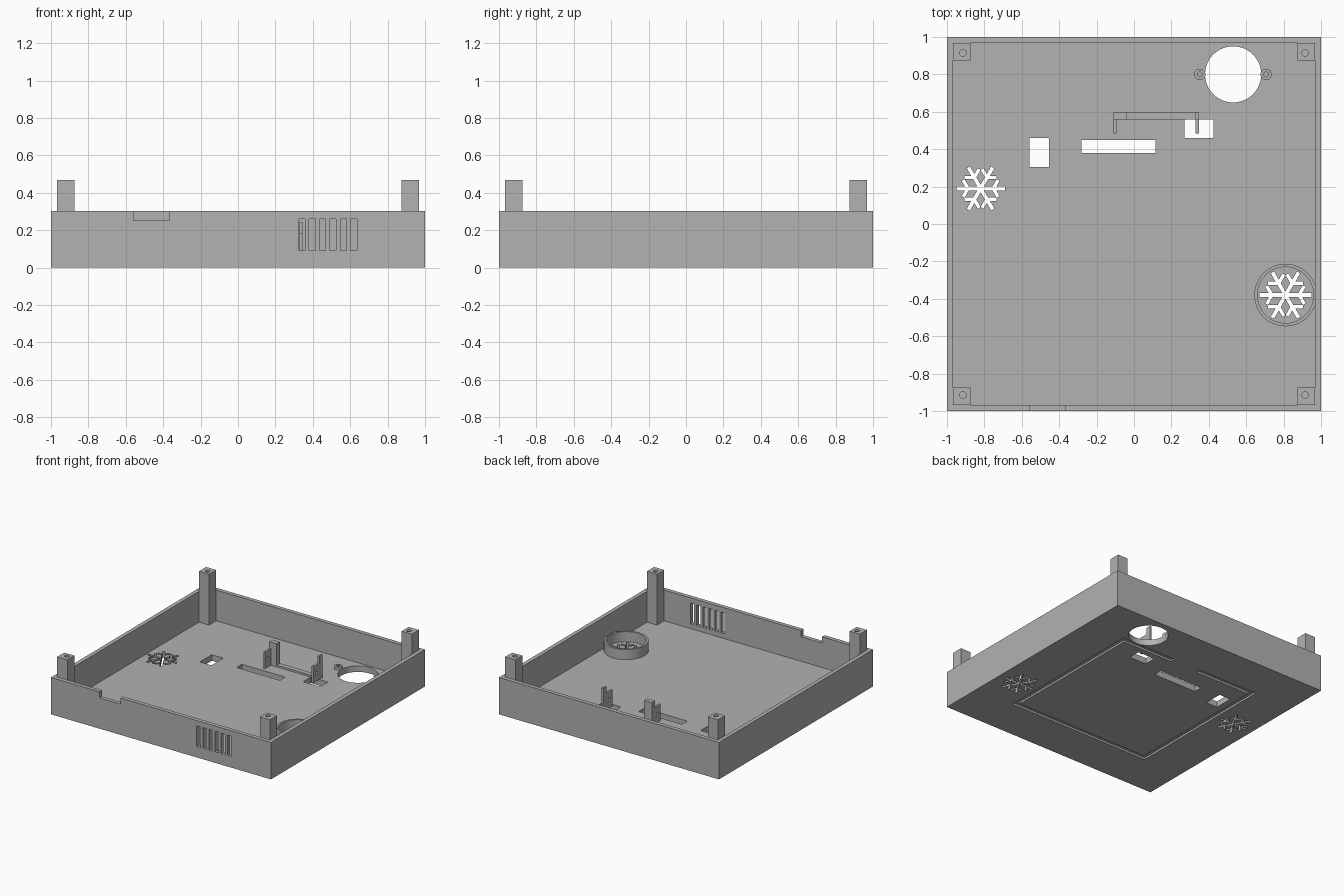
import bpy, bmesh, math
from mathutils import Matrix, Vector

cube = bpy.data.objects.get("Cube")
if cube:
    bpy.data.objects.remove(cube)

grey = bpy.data.materials.new("plain grey")
grey.use_nodes = True
COLOUR = (0.445, 0.445, 0.445, 1)
grey.diffuse_color = COLOUR
grey.node_tree.nodes["Principled BSDF"].inputs["Base Color"].default_value = COLOUR

WALL, FLOOR, RIM = 0.033, 0.05, 0.303
INNER = 1 - WALL


def finish(name, bm):
    mesh = bpy.data.meshes.new(name)
    bm.to_mesh(mesh)
    bm.free()
    mesh.materials.append(grey)
    obj = bpy.data.objects.new(name, mesh)
    bpy.context.collection.objects.link(obj)
    return obj


def box(name, x0, x1, y0, y1, z0, z1):
    bm = bmesh.new()
    mat = Matrix.Translation(((x0 + x1) / 2, (y0 + y1) / 2, (z0 + z1) / 2))
    mat = mat @ Matrix.Diagonal((x1 - x0, y1 - y0, z1 - z0, 1))
    bmesh.ops.create_cube(bm, size=1, matrix=mat)
    return finish(name, bm)


def cylinder(name, x, y, r, z0, z1, sides=48, turn=Matrix()):
    bm = bmesh.new()
    mat = Matrix.Translation((x, y, (z0 + z1) / 2)) @ turn
    bmesh.ops.create_cone(bm, cap_ends=True, segments=sides, radius1=r,
                          radius2=r, depth=z1 - z0, matrix=mat)
    return finish(name, bm)


def bar(start, end, width):
    """Upright cutter along a line on the floor."""
    bm = bmesh.new()
    d = end - start
    mid = (start + end) / 2
    mat = Matrix.Translation((mid.x, mid.y, 0))
    mat = mat @ Matrix.Rotation(math.atan2(d.y, d.x), 4, 'Z')
    mat = mat @ Matrix.Diagonal((d.length, width, 0.2, 1))
    bmesh.ops.create_cube(bm, size=1, matrix=mat)
    return finish("cutter", bm)


def cut(obj, cutters):
    for c in cutters:
        mod = obj.modifiers.new("cut", 'BOOLEAN')
        mod.operation, mod.solver, mod.object = 'DIFFERENCE', 'EXACT', c
    bpy.context.view_layer.update()
    graph = bpy.context.evaluated_depsgraph_get()
    mesh = bpy.data.meshes.new_from_object(obj.evaluated_get(graph))
    obj.modifiers.clear()
    obj.data = mesh
    for c in cutters:
        bpy.data.objects.remove(c)


def snowflake(x, y, size):
    centre = Vector((x, y))
    cutters = []
    for i in range(6):
        a = math.radians(60 * i)
        out = Vector((math.cos(a), math.sin(a)))
        if i < 3:
            cutters.append(bar(centre - out * size, centre + out * size, 0.02))
        for side in (-1, 1):
            b = a + side * math.radians(60)
            root = centre + out * size * 0.52
            tip = root + Vector((math.cos(b), math.sin(b))) * size * 0.4
            cutters.append(bar(root, tip, 0.018))
    return cutters


# Open tray with its floor openings
tray = box("tray", -1, 1, -1, 1, 0, RIM)
cut(tray, [box("cutter", -INNER, INNER, -INNER, INNER, FLOOR, 0.5)])
openings = [(-0.56, -0.455, 0.305, 0.46), (-0.28, 0.115, 0.38, 0.45),
            (0.27, 0.425, 0.46, 0.56)]
cutters = [box("cutter", *o, -0.1, 0.2) for o in openings]
cutters.append(cylinder("cutter", 0.53, 0.8, 0.15, -0.1, 0.2, 64))

# Notch and vent slots in the front wall
cutters.append(box("cutter", -0.56, -0.367, -1.1, -0.9, 0.252, 0.4))
for i in range(6):
    x = 0.325 + 0.0555 * i
    cutters.append(box("cutter", x, x + 0.033, -1.1, -0.9, 0.09, 0.26))
cut(tray, cutters)

# Snowflake piercings
cut(tray, snowflake(0.81, -0.38, 0.14))
cut(tray, snowflake(-0.82, 0.19, 0.13))

# Shallow groove around the underside, open for a short stretch at the back
OUT, IN, DEPTH = 0.65, 0.61, 0.016
cut(tray, [box("cutter", -OUT, -IN, -OUT, OUT, -0.1, DEPTH),
           box("cutter", IN, OUT, -OUT, OUT, -0.1, DEPTH),
           box("cutter", -OUT, OUT, -OUT, -IN, -0.1, DEPTH),
           box("cutter", -OUT, -0.1, IN, OUT, -0.1, DEPTH),
           box("cutter", 0.145, OUT, IN, OUT, -0.1, DEPTH)])

# Corner posts with screw holes
for sx, side in ((-1, "right"), (1, "left")):
    for sy, end in ((-1, "front"), (1, "back")):
        xs = sorted((sx * 0.875, sx * INNER))
        ys = sorted((sy * 0.875, sy * INNER))
        post = box(f"{end}_{side}_post", *xs, *ys, FLOOR - 0.01, 0.468)
        cut(post, [cylinder("cutter", sx * 0.915, sy * 0.915, 0.018, 0.3, 0.6, 24)])

# Round collar around one snowflake
collar = cylinder("collar", 0.81, -0.38, 0.167, FLOOR - 0.005, 0.133, 64)
cut(collar, [cylinder("cutter", 0.81, -0.38, 0.15, 0, 0.3, 64)])

# Screw bosses beside the round opening
for x, side in ((0.352, "right"), (0.706, "left")):
    boss = cylinder(f"{side}_boss", x, 0.8, 0.03, FLOOR - 0.01, 0.075, 32)
    cut(boss, [cylinder("cutter", x, 0.8, 0.013, 0.045, 0.2, 24)])

# Bracket: low rail, two uprights and two arms with pin holes
box("bracket_rail", -0.04, 0.33, 0.56, 0.6, FLOOR - 0.01, 0.065)
box("bracket_right_upright", -0.11, -0.04, 0.56, 0.6, FLOOR - 0.01, 0.24)
box("bracket_left_upright", 0.33, 0.347, 0.56, 0.6, FLOOR - 0.01, 0.24)
sideways = Matrix.Rotation(math.pi / 2, 4, 'Y')
for x, side in ((-0.11, "right"), (0.33, "left")):
    arm = box(f"bracket_{side}_arm", x, x + 0.017, 0.485, 0.56, FLOOR, 0.185)
    cut(arm, [cylinder("cutter", x, 0.522, 0.012, 0.02, 0.22, 24, sideways)])

# Smooth round walls, keep hard edges crisp
for obj in bpy.context.collection.objects:
    if obj.type == 'MESH' and grey.name in obj.data.materials:
        obj.data.shade_smooth()
        obj.data.set_sharp_from_angle(angle=math.radians(30))
